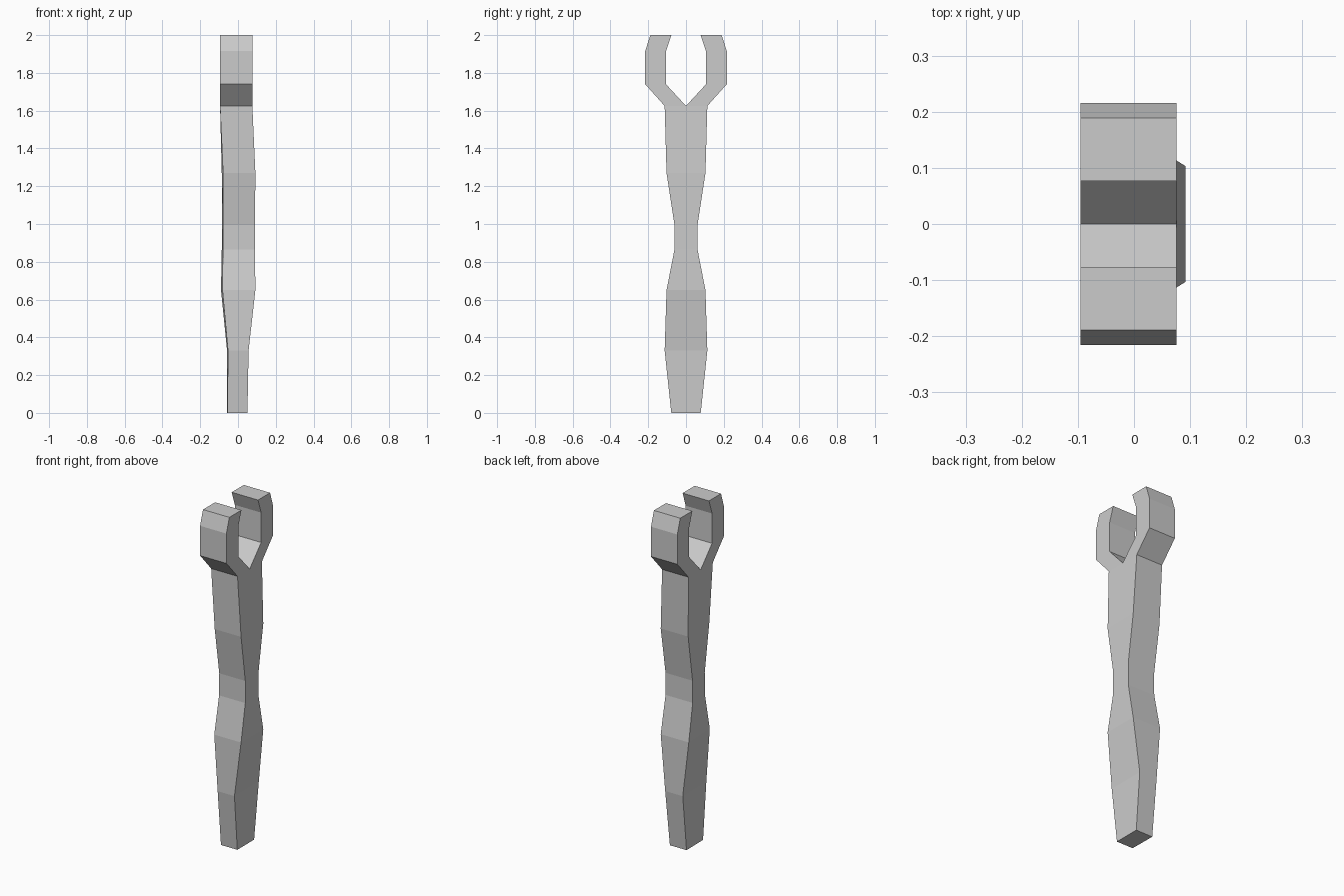
import bpy, bmesh

if "Cube" in bpy.data.objects:
    bpy.data.objects.remove(bpy.data.objects["Cube"])

bm = bmesh.new()


def loft(sections):
    """Skin side walls through four-cornered cross-sections."""
    rings = [[bm.verts.new(p) for p in s] for s in sections]
    for a, b in zip(rings, rings[1:]):
        for i in range(4):
            j = (i + 1) % 4
            bm.faces.new((a[i], a[j], b[j], b[i]))
    return rings


# Waisted shaft: height, half depth, left x at front, left x at back, right x
shaft = [
    (0.00, 0.078, -0.056, -0.058, 0.050),
    (0.33, 0.113, -0.053, -0.058, 0.056),
    (0.65, 0.103, -0.082, -0.090, 0.092),
    (0.865, 0.061, -0.080, -0.086, 0.090),
    (0.995, 0.061, -0.079, -0.085, 0.090),
    (1.27, 0.103, -0.079, -0.086, 0.092),
    (1.625, 0.113, -0.095, -0.095, 0.076),
]
rings = loft([[(lf, -h, z), (r, -h, z), (r, h, z), (lb, h, z)]
              for z, h, lf, lb, r in shaft])
bm.faces.new(rings[0][::-1])

# Mirrored fork prongs: height, outer y, inner y
prong = [(1.625, 0.113, 0.0), (1.74, 0.216, 0.106),
         (1.915, 0.216, 0.106), (2.0, 0.189, 0.077)]
for s in (-1, 1):
    rings = loft([[(-0.095, s * o, z), (0.076, s * o, z),
                   (0.076, s * i, z), (-0.095, s * i, z)]
                  for z, o, i in prong])
    bm.faces.new(rings[-1])

# Weld the parts and make normals consistent
bmesh.ops.remove_doubles(bm, verts=bm.verts, dist=1e-4)
bmesh.ops.recalc_face_normals(bm, faces=bm.faces)
# Split the wide shaft sides at the crotch so the prongs join cleanly
top = [f for f in bm.faces if any(abs(v.co.z - 1.27) < 0.001 for v in f.verts)
       and any(abs(v.co.z - 1.625) < 0.001 for v in f.verts)
       and abs(f.normal.x) > 0.9]
for f in top:
    side = 1 if f.normal.x > 0 else -1
    mid = min((v for v in bm.verts if abs(v.co.y) < 1e-4
               and v.co.x * side > 0), key=lambda v: v.co.z)
    low = sorted((v for v in f.verts if v.co.z < 1.5), key=lambda v: v.co.y)
    high = sorted((v for v in f.verts if v.co.z > 1.5), key=lambda v: v.co.y)
    bm.faces.remove(f)
    for tri in ((low[0], low[1], mid), (low[0], mid, high[0]),
                (low[1], high[1], mid)):
        bm.faces.new(tri)
loose = [e for e in bm.edges if not e.link_faces]
bmesh.ops.delete(bm, geom=loose, context='EDGES')
bmesh.ops.recalc_face_normals(bm, faces=bm.faces)

mesh = bpy.data.meshes.new("forked_handle")
bm.to_mesh(mesh)
bm.free()
obj = bpy.data.objects.new("forked_handle", mesh)
bpy.context.collection.objects.link(obj)
